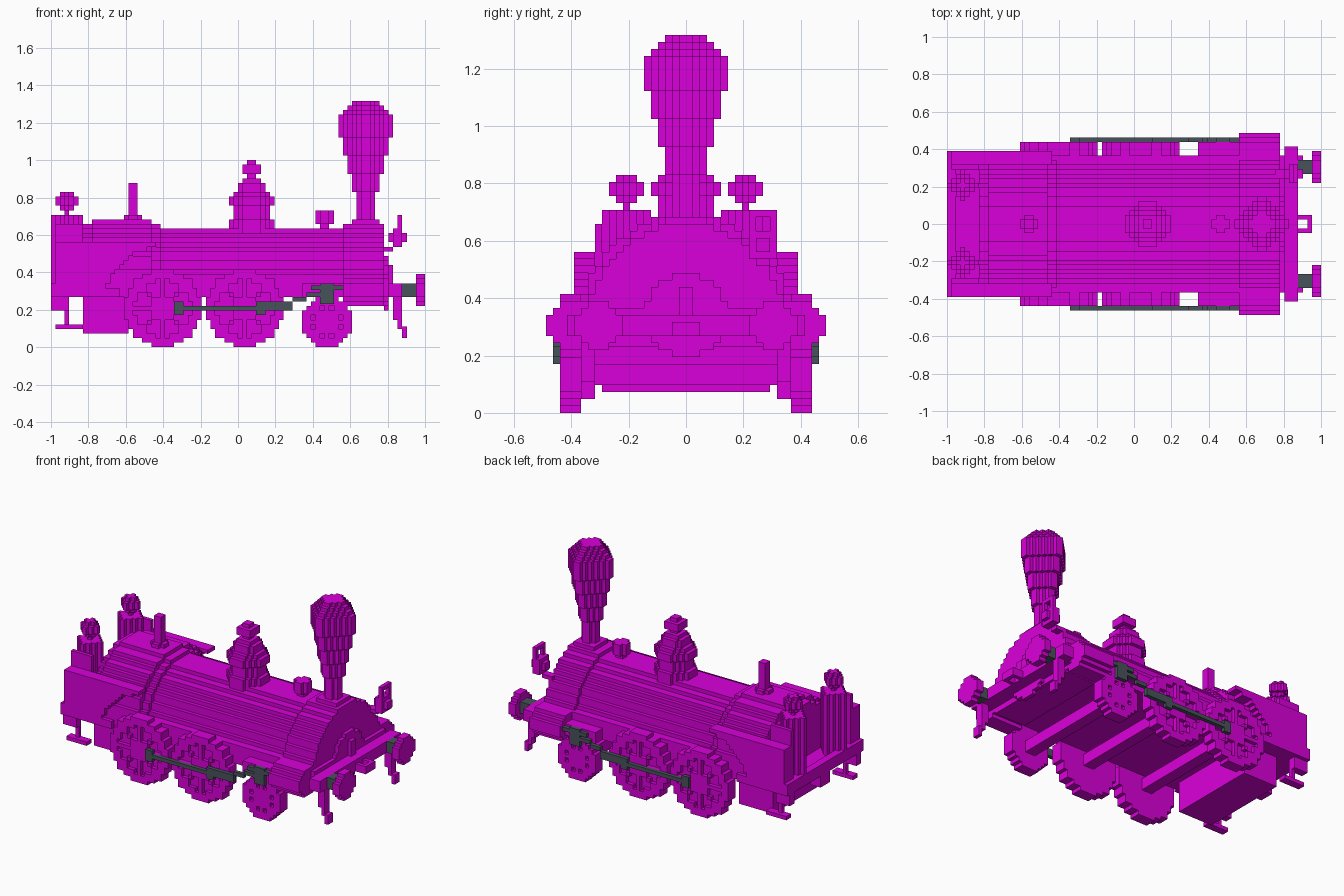
import bpy, math

if "Cube" in bpy.data.objects:
    bpy.data.objects.remove(bpy.data.objects["Cube"], do_unlink=True)

V = 2.0 / 82  # edge of one block; all sizes below are in blocks


def material(name, rgb):
    m = bpy.data.materials.new(name)
    m.use_nodes = True
    m.diffuse_color = (*rgb, 1)
    m.node_tree.nodes["Principled BSDF"].inputs["Base Color"].default_value = (*rgb, 1)
    return m


MAGENTA = material("magenta paint", (0.7, 0.0, 0.7))
STEEL = material("dark steel", (0.065, 0.085, 0.105))


def add_mesh(name, verts, faces, mat):
    me = bpy.data.meshes.new(name)
    me.from_pydata([(x * V, y * V, z * V) for x, y, z in verts], [], faces)
    me.materials.append(mat)
    ob = bpy.data.objects.new(name, me)
    bpy.context.collection.objects.link(ob)
    return ob


def corner(axis, side, u, v):
    p = [0, 0, 0]
    p[axis], p[(axis + 1) % 3], p[(axis + 2) % 3] = side, u, v
    return p


QUAD = ((0, 0), (1, 0), (1, 1), (0, 1))


def blocks(name, lo, hi, inside):
    """Outer skin of every block in the range whose centre passes the test."""
    cells = {(x, y, z) for x in range(lo[0], hi[0]) for y in range(lo[1], hi[1])
             for z in range(lo[2], hi[2]) if inside(x + .5, y + .5, z + .5)}
    index, faces = {}, []
    for c in sorted(cells):
        for axis in range(3):
            for side in (0, 1):
                n = list(c)
                n[axis] += 2 * side - 1
                if tuple(n) in cells:
                    continue
                face = []
                for u, v in (QUAD if side else QUAD[::-1]):
                    p = corner(axis, side, u, v)
                    face.append(index.setdefault(tuple(c[i] + p[i] for i in range(3)), len(index)))
                faces.append(face)
    return add_mesh(name, list(index), faces, MAGENTA)


def box(name, x, y, z, mat=MAGENTA):
    verts = [(a, b, c) for a in x for b in y for c in z]
    faces = [(0, 1, 3, 2), (4, 6, 7, 5), (0, 4, 5, 1), (2, 3, 7, 6), (0, 2, 6, 4), (1, 5, 7, 3)]
    return add_mesh(name, verts, faces, mat)


def box_pair(name, x, y, z, mat=MAGENTA):
    box("right_" + name, x, (-y[1], -y[0]), z, mat)
    box("left_" + name, x, y, z, mat)


def turned(name, axis, centre, profile, chamfer=None):
    """Stepped part with (start, end, radius) along the axis.
    Round, or with stepped diagonal corners when a chamfer is given."""
    a, b = [i for i in range(3) if i != axis]
    r = max(p[2] for p in profile)
    lo, hi = [0] * 3, [0] * 3
    lo[axis], hi[axis] = min(p[0] for p in profile), max(p[1] for p in profile)
    for i, c in zip((a, b), centre):
        lo[i], hi[i] = math.floor(c - r), math.ceil(c + r)

    def inside(*p):
        da, db = abs(p[a] - centre[0]), abs(p[b] - centre[1])
        for s, e, rad in profile:
            if s < p[axis] < e:
                if chamfer is None:
                    return math.hypot(da, db) < rad
                return max(da, db) < rad and da + db < rad + chamfer
        return False
    return blocks(name, lo, hi, inside)


# Boiler, firebox and smokebox
def barrel(name, x0, x1, r):
    return blocks(name, (x0, -r, 11), (x1, r, 13 + r),
                  lambda x, y, z: math.hypot(y, z - 13) < r)


barrel("boiler", -18, 23, 13)
barrel("firebox", -34, -17, 14)
barrel("firebox_wrapper", -32, -19, 15)
barrel("smokebox", 23, 32, 14)
turned("smokebox_door", 0, (0, 14), [(32, 33, 6)])
box("door_handle", (33, 34), (-1, 1), (14, 18))

# Chassis and running gear supports
box("chassis", (-26, 32), (-15, 15), (11, 15))
box("running_board", (-25, 23), (-15, 15), (15, 16))
box("smokebox_saddle", (23, 32), (-13, 13), (9.5, 11))
box("ash_pan", (-34, -24), (-12, 12), (3, 11))
box("cab_floor", (-41, -26), (-16, 16), (11, 13))
box("rear_beam", (-41, -39), (-16, 16), (12, 14))
box("rear_coupling", (-41, -38), (-2, 2), (8, 11))

# Side bunkers, arched over the rear wheel
for side, y in (("right", -16), ("left", 13)):
    blocks(side + "_bunker", (-40, y, 11), (-18, y + 3, 23),
           lambda x, y, z: math.hypot(x + 16.5, z - 9) > 13)
box_pair("bunker_end", (-40, -34), (12, 13), (13, 27))

# Steps below the cab
box_pair("step_plate", (-40, -34), (13, 15), (4, 5))
box_pair("step_post", (-38, -37), (13, 14), (5, 11))
box_pair("step_bracket", (-41, -37), (13, 15), (8, 11))

# Rear canisters, each carrying a lamp
for side, y in (("right", -8.5), ("left", 8.5)):
    turned(side + "_canister", 2, (-37.5, y), [(13, 29, 3.5)], .4)
    turned(side + "_rear_lamp", 2, (-37.5, y),
           [(29, 30, .6), (30, 31, 1.5), (31, 33, 2.5), (33, 34, 1.5)], .4)

# Chimney
turned("chimney", 2, (28, 0),
       [(27, 34, 2), (34, 38, 3), (38, 42, 4), (42, 46, 5), (46, 51, 6),
        (51, 52, 5), (52, 53, 4), (53, 54, 3)], .4)
box("chimney_base", (25, 31), (-3, 3), (27, 28))

# Steam dome with finial
turned("steam_dome", 2, (3, 0),
       [(25, 28, 5), (28, 31, 4), (31, 33, 5), (33, 34, 4), (34, 36, 3),
        (36, 37, 2), (37, 38, 1), (38, 40, 2), (40, 41, 1)], 1.4)

# Whistle pipe and safety valve
turned("whistle_pipe", 2, (-23, 0), [(27, 29, 2), (29, 36, 1)], .4)
turned("safety_valve", 2, (19, 0), [(25, 27, 1), (27, 30, 2)], .4)


# Spoked wheels with a recessed outer face
def wheel(name, cx, r, y0, face):
    def inside(x, y, z):
        dx, dz = x - cx, z - r
        d = math.hypot(dx, dz)
        if d >= r:
            return False
        recessed = (y > y0 + 2) if face > 0 else (y < y0 + 1)
        spoke = min(abs(dx), abs(dz)) < .6 or abs(abs(dx) - abs(dz)) < .6
        return not recessed or d > r - 2.2 or d < 2.3 or spoke
    blocks(name, (math.floor(cx - r), y0, 0), (math.ceil(cx + r), y0 + 3, math.ceil(2 * r)), inside)


for label, cx, r in (("rear", -16.5, 8.5), ("middle", 1.5, 8.5), ("front", 19.5, 5.5)):
    wheel("right_" + label + "_wheel", cx, r, -18, -1)
    wheel("left_" + label + "_wheel", cx, r, 15, 1)
    box(label + "_axle", (cx - 1.5, cx + 1.5), (-15, 15), (r - 1.5, r + 1.5))

# Steam cylinders
for side, y in (("right", -16), ("left", 16)):
    turned(side + "_cylinder", 0, (y, 12.5), [(23, 32, 3.9)])

# Guides behind the crossheads
box_pair("crosshead_guide", (14, 23), (15, 18), (11, 14))

# Coupling rods, connecting rods and crossheads
for name, x, z in (("coupling_rod", (-14, 12), (8, 9)), ("rear_crank_pin", (-14, -12), (7, 10)),
                   ("middle_crank_pin", (4, 6), (7, 10)), ("rod_step_low", (6, 9), (8, 10)),
                   ("rod_step_middle", (9, 12), (9, 10)), ("rod_step_high", (12, 15), (10, 11)),
                   ("rod_end", (15, 18), (11, 12)), ("crosshead", (18, 21), (9.5, 14)),
                   ("slide_bar", (16, 23), (12.5, 13.5))):
    box_pair(name, x, (18, 19), z, STEEL)

# Front beam, buffers, guard irons and coupling
box("front_platform", (32, 33), (-15, 15), (11, 15))
box("front_beam", (33, 36), (-17, 17), (11, 14))
for side, y in (("right", -12.5), ("left", 12.5)):
    box(side + "_buffer_stem", (36, 39), (y - 1.5, y + 1.5), (11, 14), STEEL)
    turned(side + "_buffer_head", 0, (y, 12.5), [(39, 41, 3.6)])
box_pair("guard_iron", (34, 36), (13, 15), (6, 11))
box_pair("guard_iron_link", (35, 36), (13, 15), (4, 6))
box_pair("guard_iron_foot", (36, 37), (13, 15), (2, 4.5))
box_pair("coupling_arm", (36, 39), (1, 2), (11, 13))
box("coupling_bar", (38, 39), (-1, 1), (11, 13))

# Single front lamp with a carrying handle
turned("front_lamp", 0, (11, 24), [(33, 34, 1), (34, 36, 2), (36, 37, 1)], 1.4)
box("lamp_bracket", (31, 34), (10, 12), (21, 22))
for name, y, z in (("inner", (9, 10), (25, 29)), ("outer", (12, 13), (25, 29)), ("top", (10, 12), (28, 29))):
    box("lamp_handle_" + name, (35, 36), y, z)
